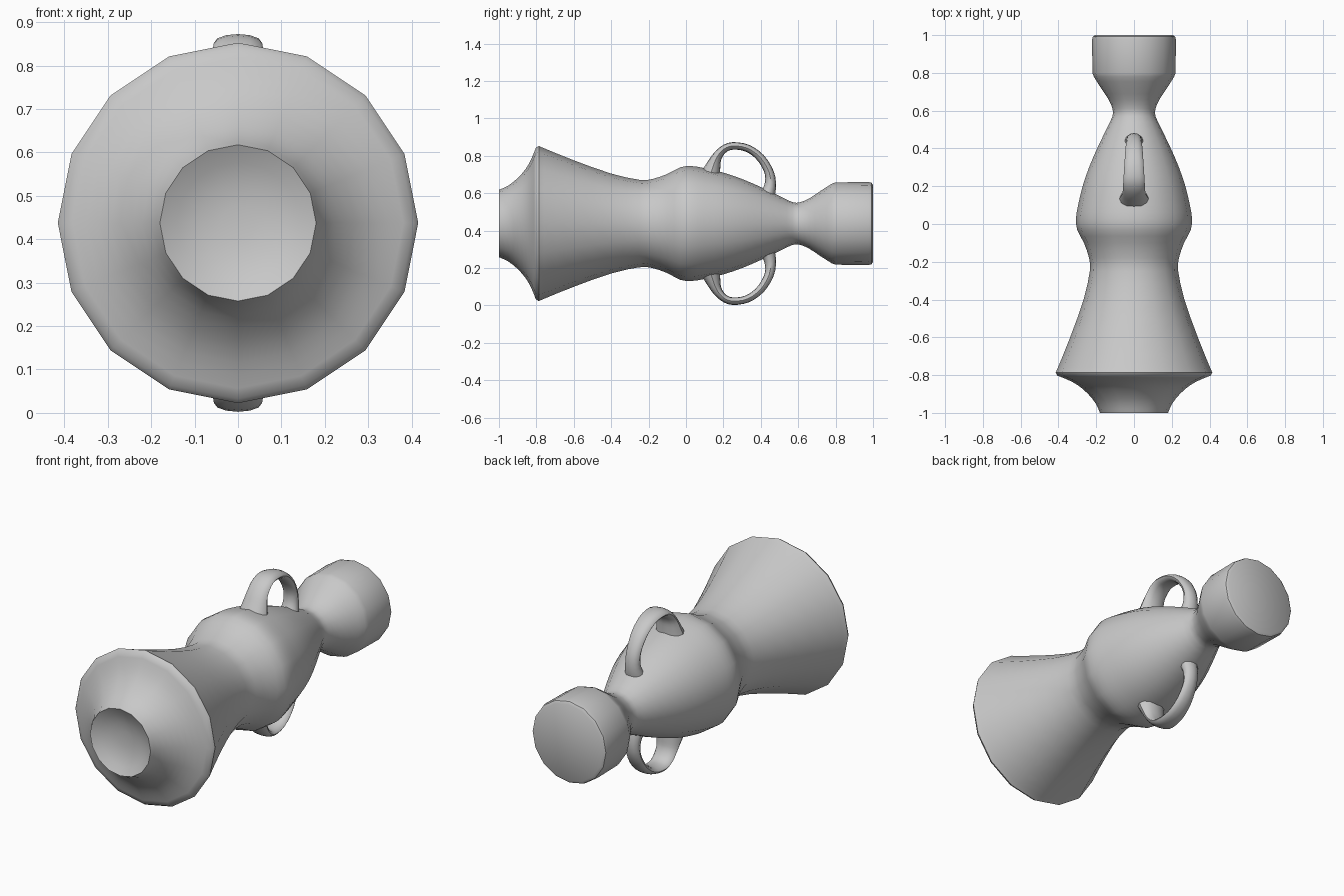
import bpy, bmesh, math

if "Cube" in bpy.data.objects:
    bpy.data.objects.remove(bpy.data.objects["Cube"])

AXIS_Z = 0.4375   # height of the vessel's horizontal axis
SIDES = 16

grey = bpy.data.materials.new("plain grey")
grey.diffuse_color = (0.58, 0.58, 0.58, 1)
grey.use_nodes = True
grey.node_tree.nodes["Principled BSDF"].inputs["Base Color"].default_value = grey.diffuse_color


def catmull(points, steps):
    """Smooth interpolation through tuples of any length."""
    out = []
    for i in range(len(points) - 1):
        p0, p1 = points[max(i - 1, 0)], points[i]
        p2, p3 = points[i + 1], points[min(i + 2, len(points) - 1)]
        for s in range(steps):
            t = s / steps
            out.append(tuple(
                0.5 * (2 * b + (c - a) * t + (2 * a - 5 * b + 4 * c - d) * t * t
                       + (3 * b - a - 3 * c + d) * t ** 3)
                for a, b, c, d in zip(p0, p1, p2, p3)))
    return out + [points[-1]]


def loft(name, rings):
    """Skin a list of vertex rings and close both ends."""
    bm = bmesh.new()
    loops = [[bm.verts.new(co) for co in ring] for ring in rings]
    n = len(loops[0])
    for a, b in zip(loops, loops[1:]):
        for i in range(n):
            j = (i + 1) % n
            bm.faces.new((a[i], a[j], b[j], b[i]))
    bm.faces.new(loops[0])
    bm.faces.new(loops[-1])
    bmesh.ops.recalc_face_normals(bm, faces=bm.faces)
    mesh = bpy.data.meshes.new(name)
    bm.to_mesh(mesh)
    bm.free()
    mesh.materials.append(grey)
    obj = bpy.data.objects.new(name, mesh)
    bpy.context.collection.objects.link(obj)
    bpy.ops.object.select_all(action='DESELECT')
    obj.select_set(True)
    bpy.context.view_layer.objects.active = obj
    bpy.ops.object.shade_smooth_by_angle(angle=math.radians(40))
    return obj


# Body: turned profile (y, radius) with a shallow dished front end
dish = [(-0.955, 0.04), (-0.962, 0.09), (-0.978, 0.14)]
foot = catmull([(-1.0, 0.18), (-0.95, 0.203), (-0.90, 0.243),
                (-0.855, 0.295), (-0.825, 0.35), (-0.803, 0.405)], 2)
flare = catmull([(-0.787, 0.415), (-0.76, 0.403), (-0.60, 0.338), (-0.40, 0.267),
                 (-0.25, 0.234), (-0.18, 0.238), (-0.10, 0.265), (-0.03, 0.301),
                 (0.03, 0.307), (0.10, 0.296), (0.20, 0.272), (0.30, 0.238),
                 (0.40, 0.195), (0.50, 0.147), (0.57, 0.114), (0.61, 0.114),
                 (0.66, 0.135), (0.72, 0.175), (0.78, 0.213)], 2)
collar = [(0.80, 0.220), (0.975, 0.222), (0.992, 0.218), (1.0, 0.205)]
loft("vessel_body", [
    [(r * math.sin(2 * math.pi * i / SIDES), y,
      AXIS_Z + r * math.cos(2 * math.pi * i / SIDES)) for i in range(SIDES)]
    for y, r in dish + foot + flare + collar])

# Handles: tapered strap loops (y, height above axis, half width, half thickness)
path = catmull([(0.125, 0.24, 0.085, 0.060), (0.145, 0.305, 0.070, 0.040),
                (0.165, 0.355, 0.061, 0.027), (0.20, 0.396, 0.058, 0.021),
                (0.25, 0.415, 0.055, 0.020), (0.33, 0.402, 0.050, 0.020),
                (0.40, 0.350, 0.045, 0.022), (0.445, 0.272, 0.040, 0.025),
                (0.450, 0.200, 0.042, 0.032), (0.43, 0.140, 0.055, 0.042)], 3)


def handle(name, side):
    rings = []
    for k, (y, h, wide, thick) in enumerate(path):
        a, b = path[max(k - 1, 0)], path[min(k + 1, len(path) - 1)]
        ty, th = b[0] - a[0], b[1] - a[1]
        length = math.hypot(ty, th)
        ny, nh = -th / length, ty / length
        ring = []
        for i in range(12):
            ang = 2 * math.pi * i / 12
            s = thick * math.sin(ang)
            ring.append((wide * math.cos(ang), y + ny * s,
                         AXIS_Z + side * (h + nh * s)))
        rings.append(ring)
    loft(name, rings)


handle("upper_handle", 1)
handle("lower_handle", -1)
